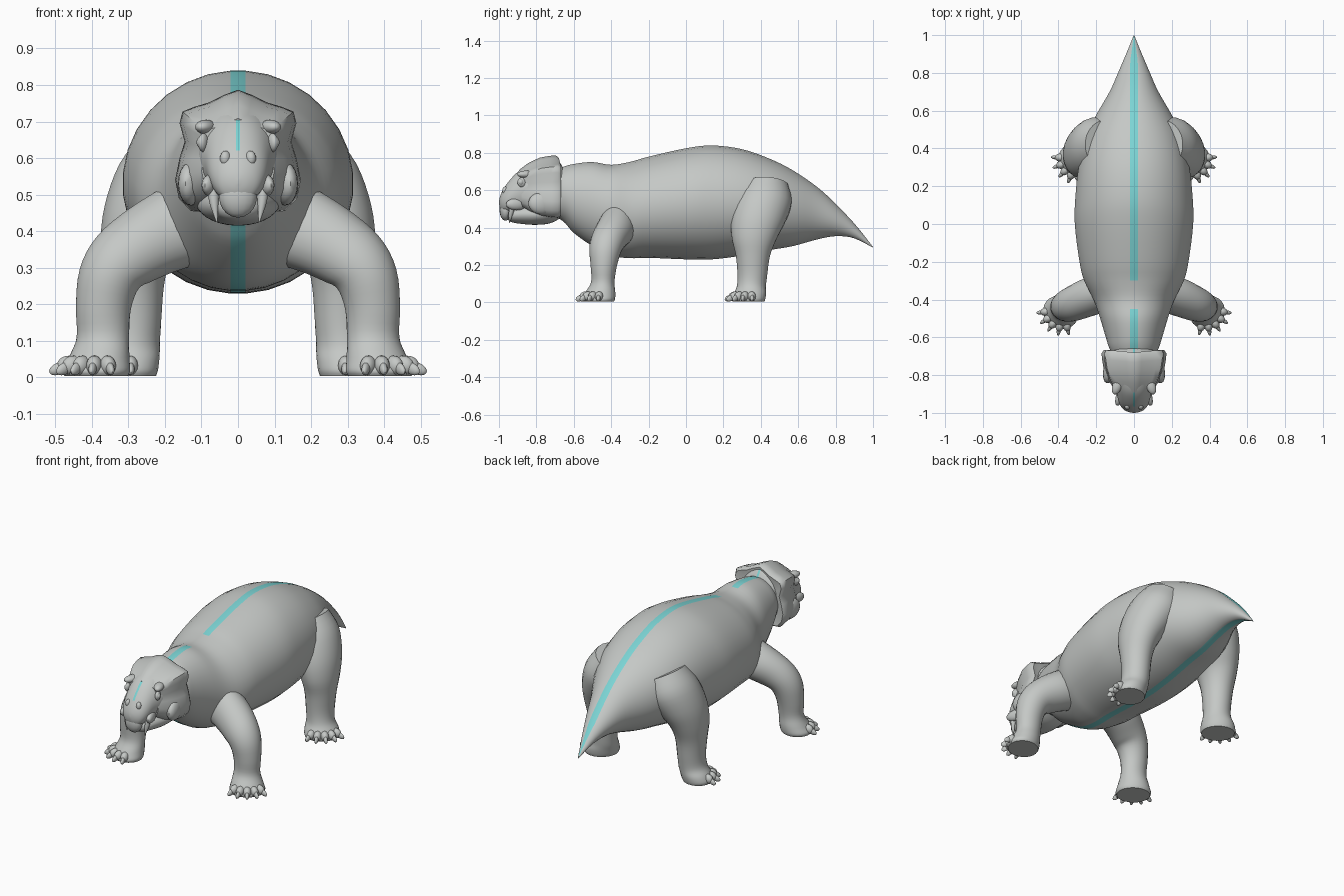
import bpy, bmesh, math
from mathutils import Vector, Matrix

if "Cube" in bpy.data.objects:
    bpy.data.objects.remove(bpy.data.objects["Cube"])


def material(name, rgb):
    m = bpy.data.materials.new(name)
    m.diffuse_color = (*rgb, 1)
    m.use_nodes = True
    m.node_tree.nodes["Principled BSDF"].inputs["Base Color"].default_value = m.diffuse_color
    return m


HIDE = material("grey hide", (0.56, 0.58, 0.565))
TEAL = material("teal stripe", (0.2, 0.66, 0.66))


def finish(name, bm):
    bmesh.ops.recalc_face_normals(bm, faces=bm.faces)
    me = bpy.data.meshes.new(name)
    bm.to_mesh(me)
    bm.free()
    me.materials.append(HIDE)
    me.materials.append(TEAL)
    ob = bpy.data.objects.new(name, me)
    bpy.context.collection.objects.link(ob)
    return ob


def smooth_path(rows, steps):
    """Catmull-Rom interpolation of rows of numbers."""
    out = []
    for i in range(len(rows) - 1):
        p0, p1 = rows[max(i - 1, 0)], rows[i]
        p2, p3 = rows[i + 1], rows[min(i + 2, len(rows) - 1)]
        for k in range(steps):
            t = k / steps
            out.append([0.5 * (2 * b + (c - a) * t + (2 * a - 5 * b + 4 * c - d) * t * t
                               + (3 * b - a - 3 * c + d) * t ** 3)
                        for a, b, c, d in zip(p0, p1, p2, p3)])
    out.append(list(rows[-1]))
    return out


def loft(name, rings, half=12, stripe=0.0, rule=None):
    """Skin rings of (centre, u, v); optional narrow strips along top and bottom."""
    bm = bmesh.new()
    loops = []
    for c, u, v in rings:
        w = max(u.length, 1e-5)
        a0 = math.asin(min(stripe / w, 0.35)) if stripe else math.pi / (2 * half)
        arc = [a0 + (math.pi - 2 * a0) * i / (half - 1) for i in range(half)]
        angles = arc + [2 * math.pi - a for a in reversed(arc)]
        loops.append([bm.verts.new(c + u * math.sin(a) + v * math.cos(a)) for a in angles])
    n = 2 * half
    for a, b in zip(loops, loops[1:]):
        for i in range(n):
            f = bm.faces.new((a[i], a[(i + 1) % n], b[(i + 1) % n], b[i]))
            side = "top" if i == n - 1 else "bottom" if i == half - 1 else None
            if rule and side and rule(side, f.calc_center_median().y):
                f.material_index = 1
    bm.faces.new(loops[0])
    bm.faces.new(loops[-1])
    return finish(name, bm)


def trunk(name, rows, stripe=0.0, rule=None, steps=4, x=0, half=16):
    """Rows are (y, half width, top z, bottom z)."""
    rings = [(Vector((x, y, (t + b) / 2)), Vector((max(w, .001), 0, 0)),
              Vector((0, 0, max((t - b) / 2, .001))))
             for y, w, t, b in smooth_path(rows, steps)]
    return loft(name, rings, half, stripe, rule)


def limb(name, rows, s, steps=4):
    """Rows are (x, y, z, rx, ry, tilt degrees, yaw degrees); s mirrors in x."""
    rings = []
    for x, y, z, rx, ry, tilt, yaw in smooth_path(rows, steps):
        m = Matrix.Rotation(math.radians(yaw), 3, 'Z') @ Matrix.Rotation(-math.radians(tilt), 3, 'Y')
        c, u, v = Vector((x, y, z)), m @ Vector((rx, 0, 0)), m @ Vector((0, ry, 0))
        for q in (c, u, v):
            q.x *= s
        rings.append((c, u, v))
    return loft(name, rings, 12)


def blob(name, loc, radii, s=1, yaw=0, pitch=0):
    bm = bmesh.new()
    bmesh.ops.create_uvsphere(bm, u_segments=16, v_segments=10, radius=1)
    m = (Matrix.Diagonal((s, 1, 1, 1)) @ Matrix.Translation(loc)
         @ Matrix.Rotation(math.radians(yaw), 4, 'Z')
         @ Matrix.Rotation(math.radians(pitch), 4, 'Y') @ Matrix.Diagonal((*radii, 1)))
    bm.transform(m)
    return finish(name, bm)


# Body, neck and tail in one skin with a stripe along back and belly
body = [(-.74, .09, .69, .47), (-.66, .13, .725, .435), (-.60, .15, .742, .37),
        (-.50, .18, .752, .30), (-.40, .215, .737, .25), (-.30, .265, .752, .236),
        (-.20, .29, .78, .238), (0, .315, .825, .23), (.14, .312, .84, .23),
        (.30, .295, .82, .25), (.45, .26, .768, .28), (.57, .205, .708, .30),
        (.70, .13, .62, .335), (.80, .085, .53, .352), (.90, .042, .425, .34),
        (1.0, .001, .297, .293)]
trunk("body", body, .02, lambda side, y: side == "bottom" or (y > -.31 or y < -.45))

# Skull with a fine stripe along the crown
skull = [(-.64, .10, .69, .50), (-.70, .122, .775, .47), (-.78, .122, .755, .47),
         (-.85, .108, .728, .475), (-.90, .092, .698, .48), (-.95, .078, .645, .475),
         (-.98, .058, .60, .48), (-.995, .03, .565, .505), (-1.0, .002, .54, .53)]
trunk("skull", skull, .006, lambda side, y: side == "top" and y > -.97)

# Lower jaw, and beak tip hooking over it
trunk("lower_jaw", [(-.64, .09, .56, .47), (-.72, .115, .55, .425), (-.80, .108, .53, .415),
                    (-.88, .085, .52, .42), (-.94, .055, .50, .432), (-.965, .002, .48, .46)])
blob("beak_tip", (0, -.965, .495), (.052, .032, .058))

# Frill: flared outline behind the face, shrinking forward into the skull
half_outline = [(0, .787), (.04, .772), (.08, .752), (.12, .74), (.152, .727), (.160, .695),
                (.146, .645), (.160, .60), (.172, .54), (.162, .49), (.13, .455), (.07, .45)]
outline = half_outline + [(-x, z) for x, z in reversed(half_outline[1:])]
bm = bmesh.new()
rows = []
for y, k in ((-.675, .72), (-.668, .93), (-.685, 1), (-.72, .98), (-.77, .93), (-.83, .78), (-.88, .58)):
    # crown leans forward of the cheeks, with the corners pointing back
    rows.append([bm.verts.new((x * k, y - .12 * max(0, z - .68) * (1 - abs(x) / .16),
                               .60 + (z - .60) * k)) for x, z in outline])
for a, b in zip(rows, rows[1:]):
    for i in range(len(a)):
        j = (i + 1) % len(a)
        bm.faces.new((a[i], a[j], b[j], b[i]))
bm.faces.new(rows[0])
bm.faces.new(rows[-1])
finish("frill", bm)

# Leg paths from the body down to the sole
front_leg = [(.14, -.36, .42, .12, .10, 60, 0), (.235, -.385, .375, .108, .105, 52, 0),
             (.31, -.415, .325, .098, .097, 40, 0), (.352, -.432, .27, .086, .085, 18, 0),
             (.368, -.44, .19, .076, .07, 0, 0), (.37, -.445, .11, .072, .062, 0, 10),
             (.38, -.458, .055, .085, .078, 0, 32), (.388, -.468, .02, .096, .086, 0, 32),
             (.388, -.468, .004, .09, .08, 0, 32)]
hind_leg = [(.15, .42, .62, .12, .13, 25, 0), (.205, .41, .53, .132, .155, 25, 0),
            (.255, .385, .43, .118, .145, 20, 0), (.28, .365, .34, .098, .12, 8, 0),
            (.285, .358, .25, .083, .092, 0, 0), (.285, .355, .15, .075, .08, 0, 0),
            (.29, .35, .09, .076, .078, 0, 20), (.302, .342, .05, .09, .083, 0, 42),
            (.31, .335, .02, .095, .086, 0, 42), (.31, .335, .004, .09, .08, 0, 42)]

for s, side in ((1, "right"), (-1, "left")):
    limb("front_leg_" + side, front_leg, s)
    limb("hind_leg_" + side, hind_leg, s)

    # Five toes with claws fanned around each foot
    for foot, cx, cy, mid in (("front", .378, -.452, -56), ("hind", .30, .347, -45)):
        for i in range(5):
            a = mid + (i - 2) * 24
            d = Vector((math.cos(math.radians(a)), math.sin(math.radians(a)), 0))
            c = Vector((cx, cy, 0))
            blob(f"{foot}_toe_{side}", c + d * .088 + Vector((0, 0, .032)), (.032, .022, .027), s, a, 10)
            blob(f"{foot}_claw_{side}", c + d * .114 + Vector((0, 0, .024)), (.028, .011, .016), s, a, 25)

    # Face: cheeks, brows, eyes, nostrils, lips and tusks
    blob("cheek_" + side, (.128, -.77, .53), (.034, .075, .06), s, 12)
    blob("brow_" + side, (.088, -.855, .685), (.026, .05, .020), s, 20)
    blob("eyelid_" + side, (.094, -.876, .642), (.014, .027, .026), s, 20)
    blob("eye_" + side, (.102, -.882, .643), (.011, .015, .015), s, 20)
    blob("nostril_" + side, (.034, -.965, .598), (.015, .018, .022), s, 25)
    blob("lip_" + side, (.072, -.905, .525), (.022, .06, .032), s, 18)
    limb("tusk_" + side, [(.068, -.925, .53, .017, .017, 0, 0), (.066, -.935, .48, .013, .013, 0, 0),
                          (.058, -.945, .425, .002, .002, 0, 0)], s)

# Smooth skin, keeping hard rims
bpy.ops.object.select_all(action='SELECT')
bpy.context.view_layer.objects.active = bpy.data.objects["body"]
bpy.ops.object.shade_smooth_by_angle(angle=math.radians(45))
